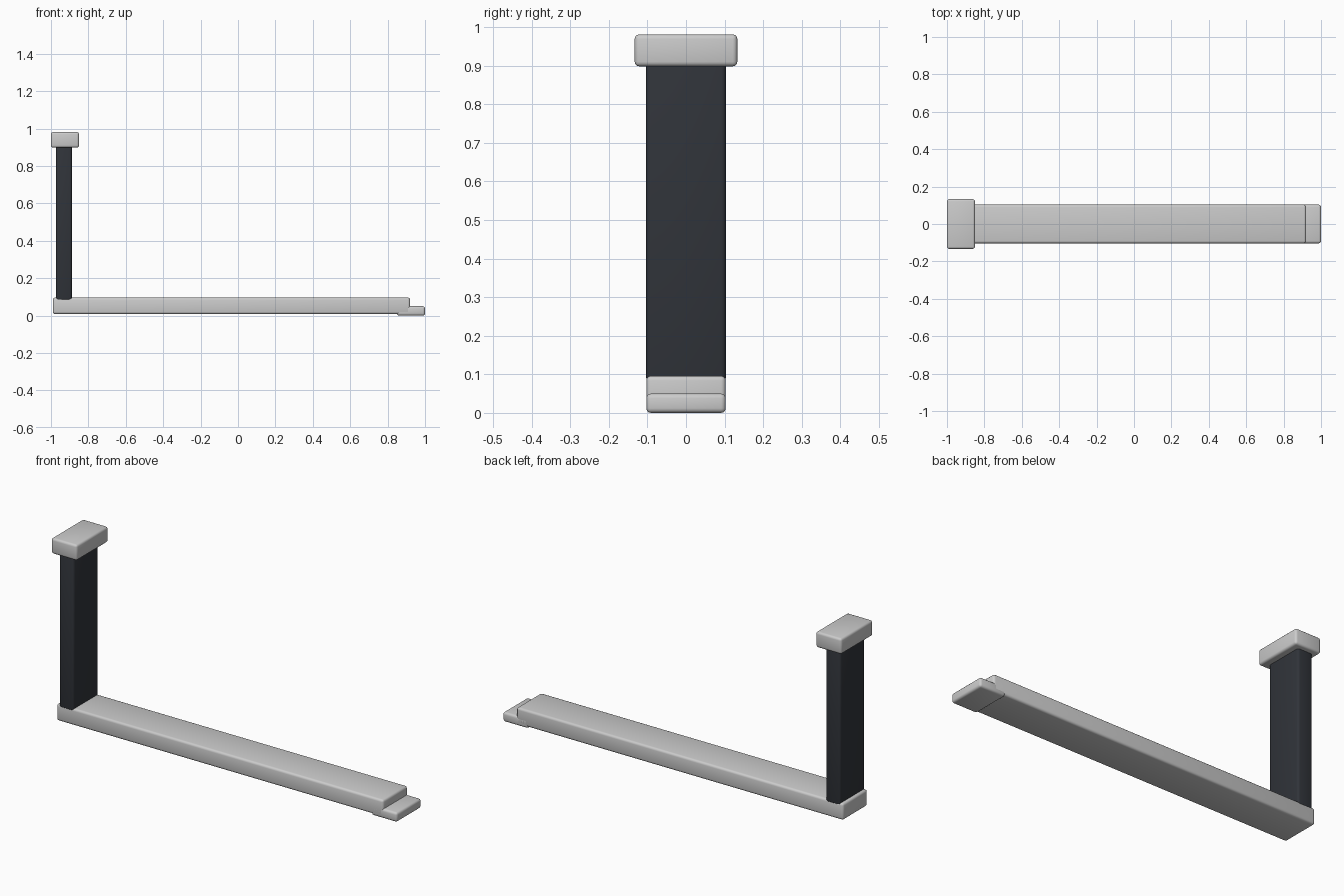
import bpy
import bmesh
import math

if "Cube" in bpy.data.objects:
    bpy.data.objects.remove(bpy.data.objects["Cube"])


def rounded_box(name, x, y, z, radius, material=None):
    """Box spanning the x and z ranges and -y..y, with rounded edges."""
    bm = bmesh.new()
    bmesh.ops.create_cube(bm, size=1)
    for v in bm.verts:
        v.co = ((x[0] + x[1]) / 2 + v.co.x * (x[1] - x[0]),
                v.co.y * 2 * y,
                (z[0] + z[1]) / 2 + v.co.z * (z[1] - z[0]))
    mesh = bpy.data.meshes.new(name)
    bm.to_mesh(mesh)
    bm.free()
    obj = bpy.data.objects.new(name, mesh)
    bpy.context.collection.objects.link(obj)
    if material:
        mesh.materials.append(material)
    bevel = obj.modifiers.new("rounded_edges", 'BEVEL')
    bevel.width = radius
    bevel.segments = 3
    bpy.ops.object.select_all(action='DESELECT')
    bpy.context.view_layer.objects.active = obj
    obj.select_set(True)
    bpy.ops.object.modifier_apply(modifier=bevel.name)
    bpy.ops.object.shade_smooth_by_angle(angle=math.radians(35))
    return obj


dark = bpy.data.materials.new("dark_metal")
dark.diffuse_color = (0.03, 0.034, 0.042, 1)
dark.use_nodes = True
dark.node_tree.nodes["Principled BSDF"].inputs["Base Color"].default_value = dark.diffuse_color

# Long horizontal fork arm and its thin stepped tip
rounded_box("fork_arm", (-0.99, 0.92), 0.103, (0.008, 0.096), 0.012)
rounded_box("fork_tip", (0.85, 1.0), 0.103, (0.0, 0.05), 0.012)

# Upright post, seated slightly into the arm
rounded_box("upright_post", (-0.974, -0.888), 0.1035, (0.08, 0.91), 0.012, dark)

# Mounting block on top of the post
rounded_box("top_hook", (-1.0, -0.85), 0.133, (0.898, 0.981), 0.012)
